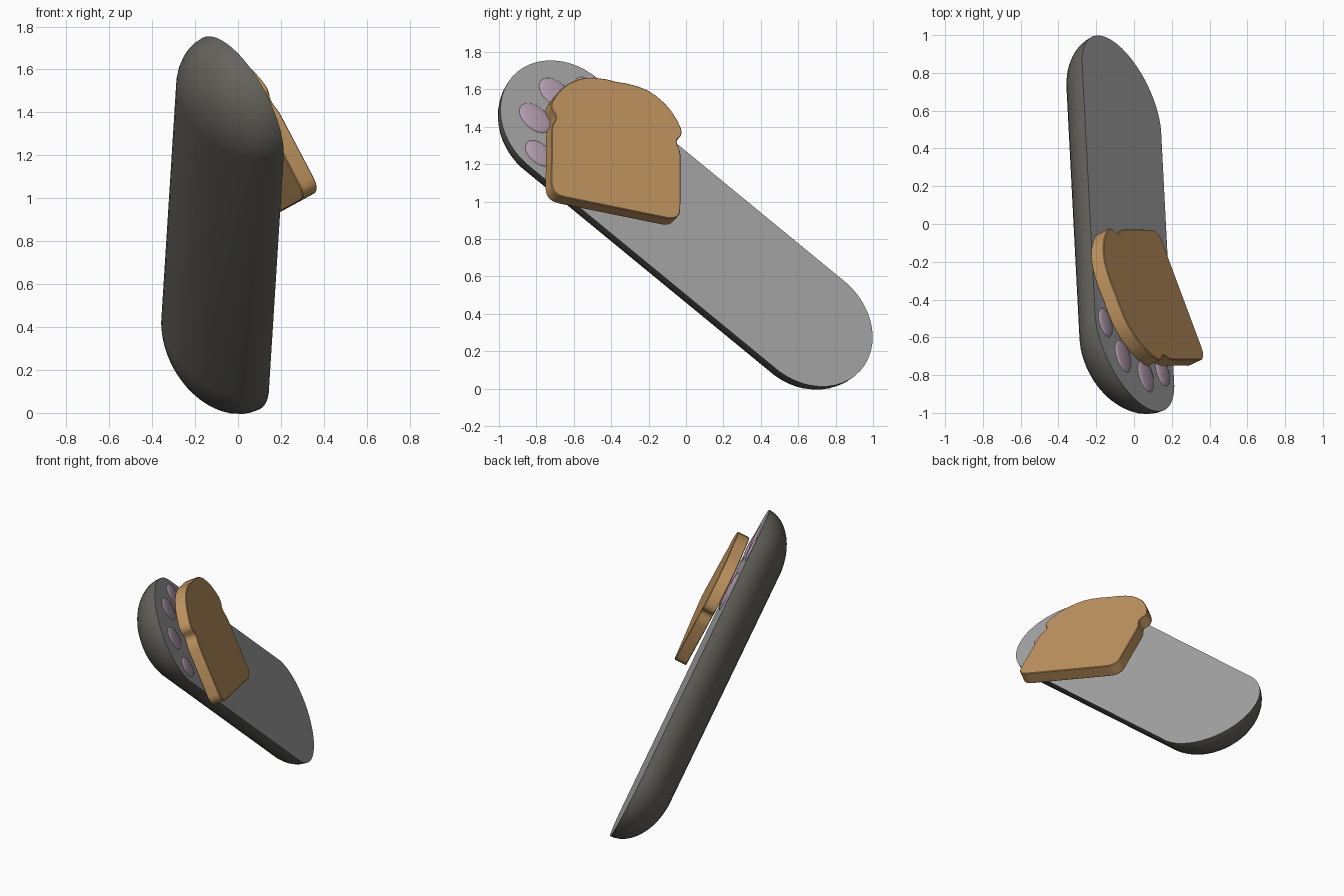
import bpy, bmesh, math
from mathutils import Matrix, Vector

if "Cube" in bpy.data.objects:
    bpy.data.objects.remove(bpy.data.objects["Cube"])


def material(name, rgb):
    m = bpy.data.materials.new(name)
    m.diffuse_color = (*rgb, 1)
    m.use_nodes = True
    m.node_tree.nodes["Principled BSDF"].inputs["Base Color"].default_value = m.diffuse_color
    return m


dark = material("dark warm grey", (0.13, 0.125, 0.108))
grey = material("mid grey", (0.38, 0.38, 0.38))
mauve = material("mauve", (0.45, 0.335, 0.43))
crust = material("toast brown", (0.52, 0.295, 0.115))


def frame(x, y, z, origin):
    m = Matrix((x, y, z)).transposed().to_4x4()
    m.translation = origin
    return m


# Shared frame: a = along limb, b = across it, n = normal of flat face
a = Vector((-0.040, 0.772, -0.634)).normalized()
b = Vector((-0.577, 0.519, 0.631))
b = (b - a * b.dot(a)).normalized()
n = a.cross(b)
center = Vector((-0.031, 0.003, 0.883))
limb_frame = frame(a, b, n, center)


def finish(name, bm, matrix, mats):
    bmesh.ops.recalc_face_normals(bm, faces=bm.faces)
    bm.transform(matrix)
    me = bpy.data.meshes.new(name)
    bm.to_mesh(me)
    bm.free()
    for m in mats:
        me.materials.append(m)
    ob = bpy.data.objects.new(name, me)
    bpy.context.collection.objects.link(ob)
    bpy.ops.object.select_all(action='DESELECT')
    ob.select_set(True)
    bpy.context.view_layer.objects.active = ob
    bpy.ops.object.shade_smooth_by_angle(angle=math.radians(35))
    return ob


def half_dome(name, rx, ry, depth, half_len, origin, matrix, mats, seg=48, rows=12):
    """Stadium (or ellipse) outline swelling to a rounded half shell."""
    bm = bmesh.new()
    rings = []
    for j in range(rows + 1):
        p = j / rows * math.pi / 2
        ring = []
        for i in range(seg):
            t = (i + 0.5) / seg * math.tau
            side = half_len if math.cos(t) > 0 else -half_len
            ring.append(bm.verts.new((origin[0] + side + rx * math.cos(p) * math.cos(t),
                                      origin[1] + ry * math.cos(p) * math.sin(t),
                                      depth * math.sin(p))))
        rings.append(ring)
    for r0, r1 in zip(rings, rings[1:]):
        for i in range(seg):
            k = (i + 1) % seg
            bm.faces.new((r0[i], r0[k], r1[k], r1[i]))
    cap = bm.faces.new(rings[0])
    cap.material_index = len(mats) - 1
    bmesh.ops.remove_doubles(bm, verts=bm.verts, dist=1e-5)
    return finish(name, bm, matrix, mats)


# Limb: rounded back, flat inner face
half_dome("limb", 0.364, 0.364, -0.25, 0.855, (0, 0), limb_frame, [dark, grey])

# Paw pads on the flat face
pads = [(-0.852, -0.257, 0.088, 0.064), (-0.985, -0.095, 0.1, 0.073),
        (-0.985, 0.115, 0.1, 0.073), (-0.852, 0.268, 0.088, 0.064)]
for i, (u, v, rx, ry) in enumerate(pads):
    half_dome(f"toe_pad_{i + 1}", rx, ry, 0.014, 0, (u, v), limb_frame, [mauve], 32, 5)
half_dome("palm_pad", 0.13, 0.19, 0.018, 0, (-0.62, 0), limb_frame, [mauve], 32, 5)

# Bread slice: mirrored half profile, extruded parallel to the flat face
half = [(0.06, 0.763), (0.13, 0.758), (0.18, 0.747), (0.23, 0.724), (0.28, 0.69),
        (0.32, 0.65), (0.355, 0.60), (0.375, 0.56), (0.38, 0.535), (0.374, 0.512),
        (0.356, 0.49), (0.351, 0.472), (0.356, 0.45), (0.37, 0.42), (0.375, 0.39),
        (0.375, 0.07), (0.370, 0.04), (0.355, 0.018), (0.33, 0.004), (0.30, 0)]
outline = [(0, 0.76)] + half + [(-x, y) for x, y in reversed(half)]
up = Vector((-0.479, 0, 0.878))
up = (up - n * up.dot(n)).normalized()
base = Vector((0, -0.375, 0.968))
base.x = (n.dot(center) + 0.122 - n.y * base.y - n.z * base.z) / n.x
bm = bmesh.new()
face = bm.faces.new([bm.verts.new((x, y, 0)) for x, y in outline])
ext = bmesh.ops.extrude_face_region(bm, geom=[face])
bmesh.ops.translate(bm, vec=(0, 0, -0.083),
                    verts=[g for g in ext["geom"] if isinstance(g, bmesh.types.BMVert)])
rim = [e for e in bm.edges if abs(e.verts[0].co.z - e.verts[1].co.z) < 1e-5]
bmesh.ops.bevel(bm, geom=rim, offset=0.004, segments=1, profile=0.5, affect='EDGES')
finish("bread_slice", bm, frame(up.cross(n), up, n, base), [crust])
